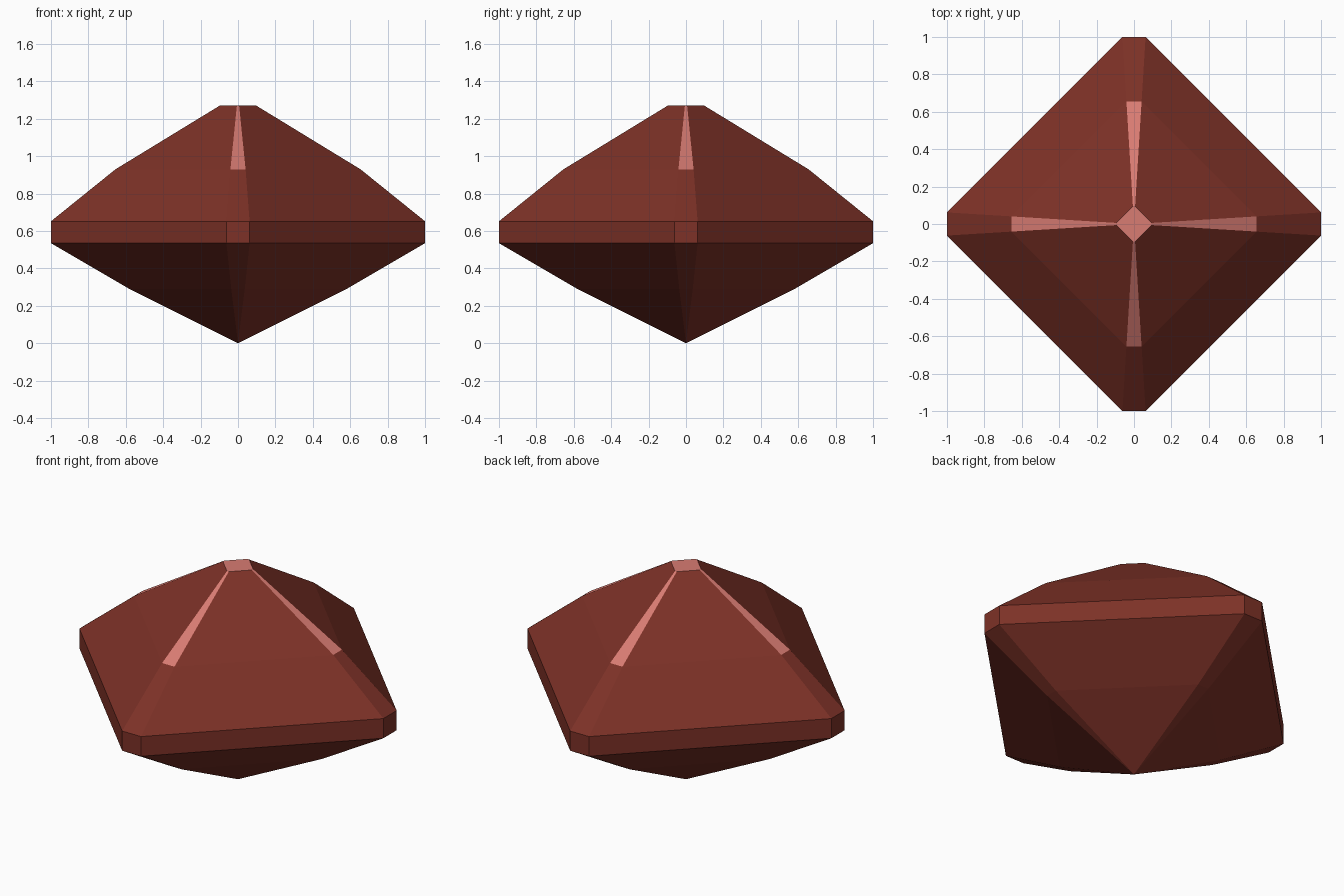
import bpy, bmesh, math

if "Cube" in bpy.data.objects:
    bpy.data.objects.remove(bpy.data.objects["Cube"])


def material(name, color):
    m = bpy.data.materials.new(name)
    m.diffuse_color = (*color, 1.0)
    m.use_nodes = True
    m.node_tree.nodes["Principled BSDF"].inputs["Base Color"].default_value = m.diffuse_color
    return m


dark_red = material("dark red", (0.205, 0.031, 0.020))
pale_red = material("pale red", (0.69, 0.20, 0.17))

# Girdle rings: (height, reach along the axes); corners are cut off
RINGS = [(0.29, 0.58), (0.535, 1.0), (0.652, 1.0), (0.93, 0.655), (1.272, 0.095)]
CUT = 0.062  # half width of a cut corner relative to its reach

bm = bmesh.new()


def ring(z, r):
    verts = []
    for i in range(4):
        a = i * math.pi / 2
        c, s = math.cos(a), math.sin(a)
        for w in (-CUT * r, CUT * r):
            verts.append(bm.verts.new((r * c - w * s, r * s + w * c, z)))
    return verts


# Lower point, then bands of facets between the rings
tip = bm.verts.new((0, 0, 0))
rings = [ring(z, r) for z, r in RINGS]
for i in range(8):
    bm.faces.new((tip, rings[0][(i + 1) % 8], rings[0][i]))
for level, (low, high) in enumerate(zip(rings, rings[1:])):
    for i in range(8):
        j = (i + 1) % 8
        f = bm.faces.new((low[i], low[j], high[j], high[i]))
        # Pale strips on the narrow upper ridges
        if level == 3 and i % 2 == 0:
            f.material_index = 1

# Pale flat top
bm.faces.new(rings[-1]).material_index = 1
bmesh.ops.recalc_face_normals(bm, faces=bm.faces)

mesh = bpy.data.meshes.new("gemstone")
bm.to_mesh(mesh)
bm.free()
mesh.materials.append(dark_red)
mesh.materials.append(pale_red)
gem = bpy.data.objects.new("gemstone", mesh)
bpy.context.collection.objects.link(gem)
